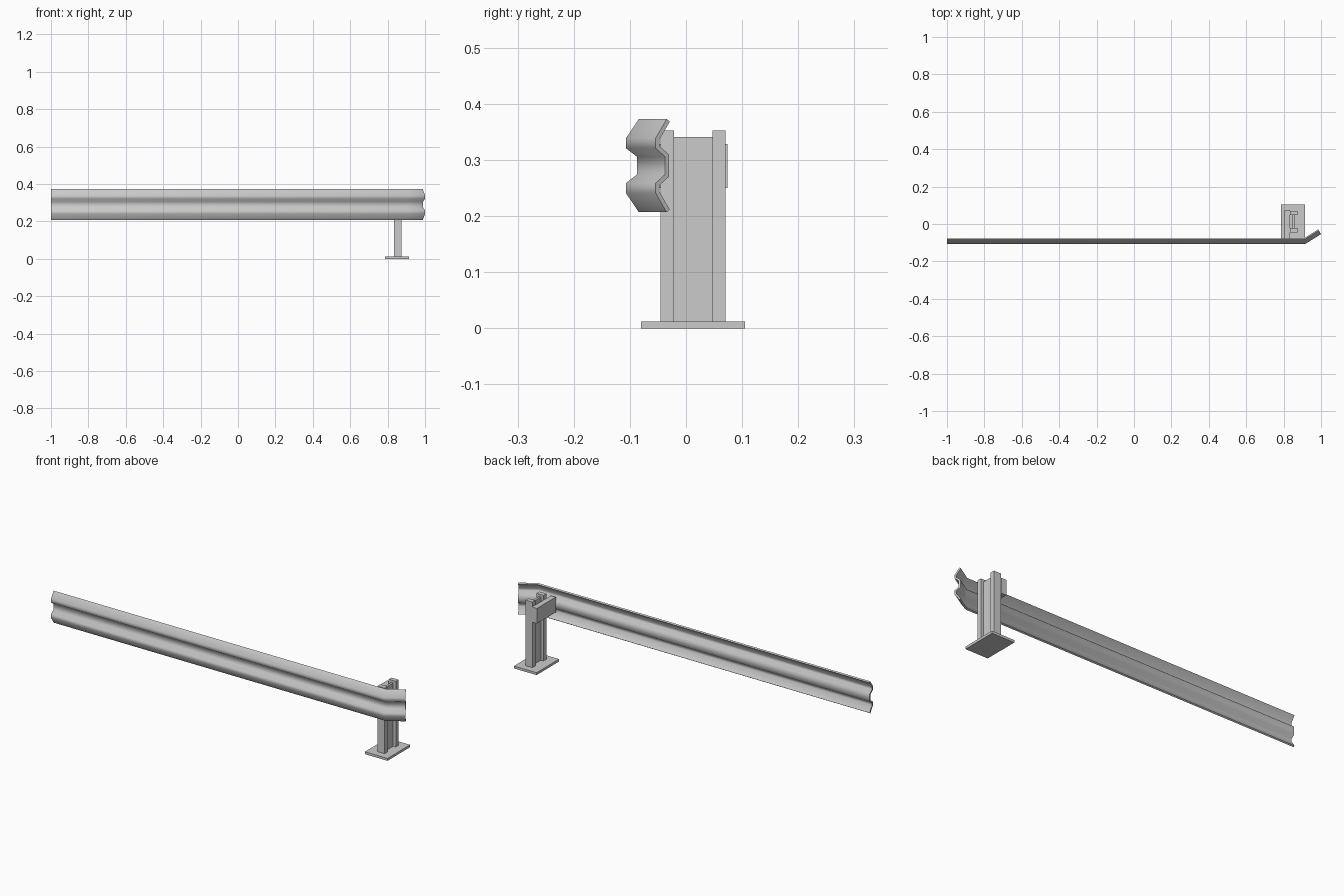
import bpy, bmesh, math

cube = bpy.data.objects.get("Cube")
if cube:
    bpy.data.objects.remove(cube, do_unlink=True)

steel = bpy.data.materials.new("galvanised grey")
steel.use_nodes = True
grey = (0.6, 0.6, 0.6, 1)
steel.diffuse_color = grey
steel.node_tree.nodes["Principled BSDF"].inputs["Base Color"].default_value = grey


def add_object(name, bm):
    mesh = bpy.data.meshes.new(name)
    bm.to_mesh(mesh)
    bm.free()
    mesh.materials.append(steel)
    obj = bpy.data.objects.new(name, mesh)
    bpy.context.collection.objects.link(obj)
    return obj


def box(name, x, y, z):
    """Box spanning the given (low, high) ranges."""
    bm = bmesh.new()
    bmesh.ops.create_cube(bm, size=1)
    for v in bm.verts:
        v.co = [sum(r) / 2 + c * (r[1] - r[0]) for c, r in zip(v.co, (x, y, z))]
    return add_object(name, bm)


# Post: two flanges joined by a web, standing on a base plate
box("base_plate", (0.785, 0.915), (-0.08, 0.105), (0, 0.0125))
box("front_flange", (0.833, 0.874), (-0.045, -0.021), (0.001, 0.353))
box("back_flange", (0.833, 0.874), (0.047, 0.07), (0.001, 0.353))
box("post_web", (0.848, 0.859), (-0.021, 0.047), (0.0125, 0.341))

# Bracket carrying the rail beside the post
box("rail_bracket", (0.805, 0.833), (-0.081, 0.074), (0.25, 0.329))

# Rail: double-wave profile (depth behind crest, height from middle), mirrored
MIDDLE, CREST_Y, BEND_X = 0.29, -0.107, 0.915
END_X, END_Y = 1.0, -0.054
angle = math.atan2(END_Y - CREST_Y, END_X - BEND_X)
half = [(0.023, 0.083), (0, 0.049), (0, 0.031), (0.0195, 0.016)]
profile = half + [(d, -h) for d, h in reversed(half)]

bm = bmesh.new()
rows = []
for d, h in profile:
    z = MIDDLE + h
    rows.append([bm.verts.new(p) for p in (
        (-1, CREST_Y + d, z),
        (BEND_X - d * math.tan(angle / 2), CREST_Y + d, z),
        (END_X - d * math.sin(angle), END_Y + d * math.cos(angle), z))])
for upper, lower in zip(rows, rows[1:]):
    for i in range(2):
        bm.faces.new((upper[i], lower[i], lower[i + 1], upper[i + 1]))
rail = add_object("guard_rail", bm)

# Sheet thickness goes backwards from the front surface
sheet = rail.modifiers.new("sheet", "SOLIDIFY")
sheet.thickness = 0.008
sheet.offset = -1
sheet.use_even_offset = True
bpy.ops.object.select_all(action="DESELECT")
rail.select_set(True)
bpy.context.view_layer.objects.active = rail
bpy.ops.object.modifier_apply(modifier=sheet.name)
bpy.ops.object.shade_smooth_by_angle(angle=math.radians(65))
